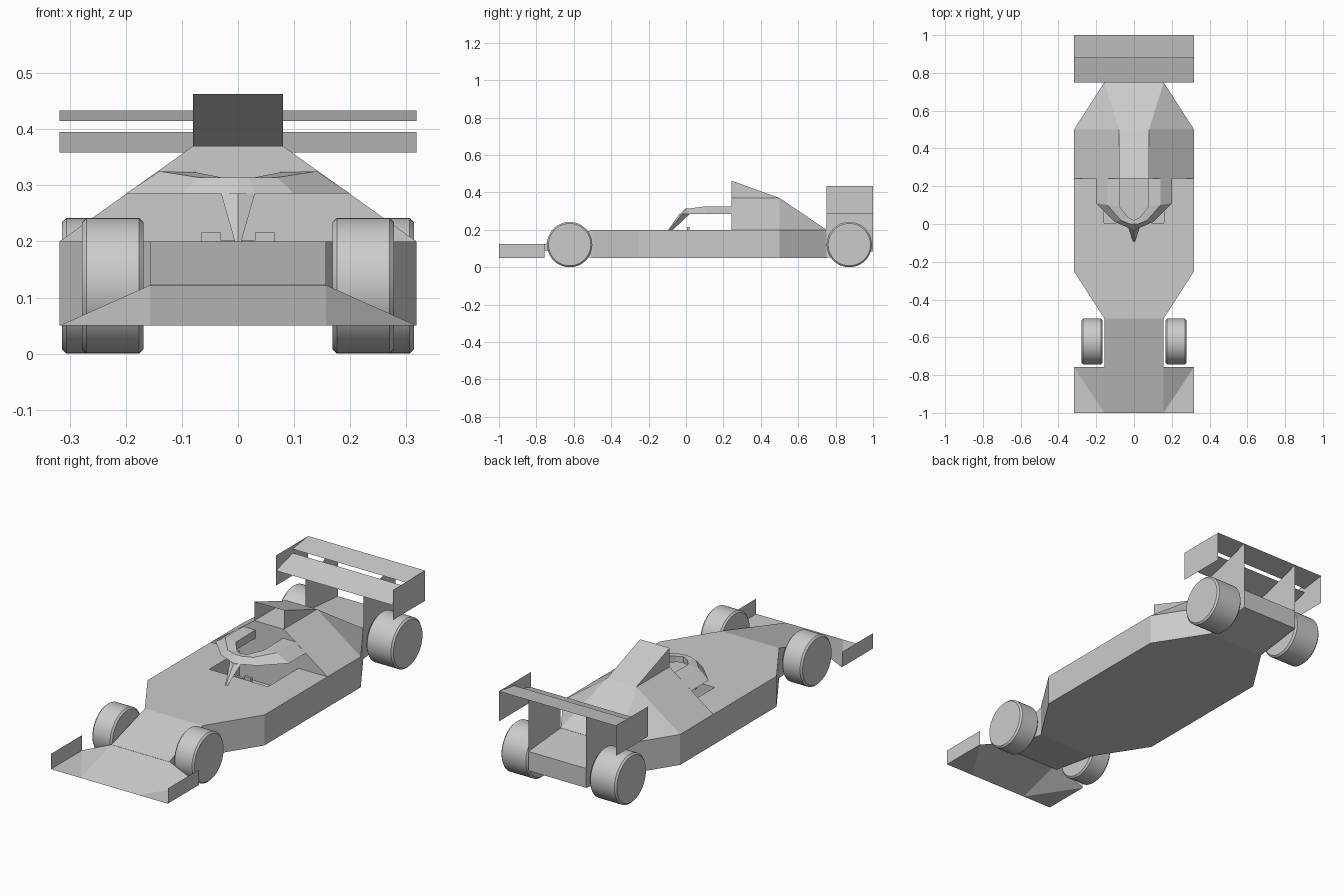
import bpy, bmesh, math
from mathutils import Matrix

if "Cube" in bpy.data.objects:
    bpy.data.objects.remove(bpy.data.objects["Cube"])


def make(name, verts, faces, mirror=False):
    """Mesh from points; optionally add the copy mirrored across x = 0."""
    bm = bmesh.new()
    for s in ((1, -1) if mirror else (1,)):
        vs = [bm.verts.new((s * x, y, z)) for x, y, z in verts]
        for f in faces:
            bm.faces.new([vs[i] for i in f])
    bmesh.ops.remove_doubles(bm, verts=bm.verts, dist=1e-5)
    bmesh.ops.recalc_face_normals(bm, faces=bm.faces)
    me = bpy.data.meshes.new(name)
    bm.to_mesh(me)
    bm.free()
    ob = bpy.data.objects.new(name, me)
    bpy.context.collection.objects.link(ob)
    return ob


def loft(name, rings, caps=(True, True)):
    """Join equal-length closed rings with quads and cap the ends."""
    n = len(rings[0])
    verts = [p for r in rings for p in r]
    faces = [(k * n + i, k * n + (i + 1) % n, (k + 1) * n + (i + 1) % n, (k + 1) * n + i)
             for k in range(len(rings) - 1) for i in range(n)]
    if caps[0]:
        faces.append(tuple(range(n)))
    if caps[1]:
        faces.append(tuple(range(len(verts) - n, len(verts))))
    return make(name, verts, faces)


def section(y, w_bottom, w_top, z0, z1):
    return [(-w_bottom, y, z0), (w_bottom, y, z0), (w_top, y, z1), (-w_top, y, z1)]


def box(name, x0, x1, y0, y1, z0, z1):
    return loft(name, [[(x0, y, z0), (x1, y, z0), (x1, y, z1), (x0, y, z1)] for y in (y0, y1)])


W, N = 0.318, 0.157   # half width of the body and of the nose / tail

# Main tub
half = [(N, -0.5), (W, -0.25), (W, 0.5), (N, 0.75)]
outline = half + [(-x, y) for x, y in reversed(half)]
tub = loft("body_tub", [[(x, y, z) for x, y in outline] for z in (0.05, 0.2)])

# Cockpit opening cut into the tub
cutter = box("cockpit_cutter", -0.16, 0.16, 0.005, 0.242, 0.075, 0.3)
cutter.hide_render = True
mod = tub.modifiers.new("cockpit", 'BOOLEAN')
mod.operation = 'DIFFERENCE'
mod.solver = 'EXACT'
mod.object = cutter
bpy.context.view_layer.objects.active = tub
bpy.ops.object.modifier_apply(modifier=mod.name)
bpy.data.objects.remove(cutter)

# Nose and tail
loft("nose", [section(-0.76, N, N, 0.09, 0.122), section(-0.5, N, N, 0.05, 0.2)], (True, False))
loft("tail", [section(0.75, N, N, 0.05, 0.2), section(1.0, N, N, 0.085, 0.18)], (False, True))

# Front wing sheet and end plates
make("front_wing",
     [(0, -1, 0.05), (N, -1, 0.05), (W, -1, 0.05), (W, -0.757, 0.05), (N, -0.757, 0.122), (0, -0.757, 0.122)],
     [(0, 1, 4, 5), (1, 3, 4), (1, 2, 3)], mirror=True)


def plate(name, x, profile):
    make(name, [(x, y, z) for y, z in profile], [tuple(range(len(profile)))], mirror=True)


plate("front_wing_end_plates", W, [(-1, 0.05), (-0.757, 0.05), (-0.757, 0.125), (-1, 0.125)])

# Rear wing: two blades, end plates and supports
for name, (y0, z0), (y1, z1) in (("rear_wing_lower_blade", (0.75, 0.358), (0.88, 0.395)),
                                 ("rear_wing_upper_blade", (0.88, 0.415), (1.0, 0.433))):
    make(name, [(-W, y0, z0), (W, y0, z0), (W, y1, z1), (-W, y1, z1)], [(0, 1, 2, 3)])
plate("rear_wing_end_plates", W, [(0.75, 0.285), (1, 0.285), (1, 0.433), (0.75, 0.433)])
plate("rear_wing_supports", N, [(0.75, 0.05), (1, 0.085), (1, 0.433), (0.88, 0.395), (0.75, 0.358)])

# Engine cover
loft("engine_cover", [section(0.242, W, 0.08, 0.2, 0.37),
                      section(0.5, W, 0.08, 0.2, 0.37),
                      section(0.75, N, N, 0.2, 0.201)])

# Air intake, open at the front
make("air_intake",
     [(0, 0.242, 0.463), (0.08, 0.242, 0.463), (0.08, 0.242, 0.37), (0.08, 0.5, 0.37), (0, 0.5, 0.37)],
     [(0, 1, 3, 4), (1, 2, 3)], mirror=True)

# Cockpit guard: sloped outer skin, flat top, inner wall
rows = [
    [(0.2, 0.242, 0.285), (0.14, 0.242, 0.325), (0.075, 0.242, 0.325), (0.075, 0.242, 0.285)],
    [(0.2, 0.11, 0.285), (0.14, 0.10, 0.325), (0.075, 0.09, 0.323), (0.075, 0.09, 0.285)],
    [(0.1, 0.01, 0.285), (0.07, 0.02, 0.314), (0.03, 0.035, 0.314), (0.03, 0.035, 0.285)],
    [(0.03, -0.02, 0.285), (0.02, 0.0, 0.314), (0.0, 0.02, 0.314), (0.0, 0.02, 0.285)],
    [(0.0, -0.03, 0.285), (0.0, 0.0, 0.314), (0.0, 0.02, 0.314), (0.0, 0.02, 0.285)],
]
faces = [(k * 4 + i, k * 4 + (i + 1) % 4, k * 4 + 4 + (i + 1) % 4, k * 4 + 4 + i)
         for k in range(3) for i in range(4)]
faces += [(12, 13, 17, 16), (13, 14, 17)]
make("cockpit_guard", [p for r in rows for p in r], faces, mirror=True)

# Guard pillar
loft("guard_pillar", [[(0.03, -0.02, 0.285), (0, -0.035, 0.285), (-0.03, -0.02, 0.285), (0, 0.02, 0.285)],
                      [(0.006, -0.09, 0.2), (0, -0.095, 0.2), (-0.006, -0.09, 0.2), (0, -0.07, 0.2)]])

# Steering wheel
box("steering_column", -0.012, 0.012, 0.005, 0.02, 0.165, 0.18)
box("steering_wheel_hub", -0.06, 0.06, 0.008, 0.02, 0.175, 0.202)
for side, s in (("left", -1), ("right", 1)):
    a, b = sorted((s * 0.03, s * 0.065))
    box("steering_grip_" + side, a, b, 0.006, 0.02, 0.17, 0.216)


# Wheels with bevelled rims
def wheel(name, x0, x1, y, r=0.121):
    bm = bmesh.new()
    bmesh.ops.create_cone(bm, cap_ends=True, segments=48, radius1=r, radius2=r, depth=x1 - x0,
                          matrix=Matrix.Translation(((x0 + x1) / 2, y, r))
                          @ Matrix.Rotation(math.pi / 2, 4, 'Y'))
    rim = [e for e in bm.edges if any(len(f.verts) > 4 for f in e.link_faces)]
    bmesh.ops.bevel(bm, geom=rim, offset=0.008, segments=1, affect='EDGES')
    me = bpy.data.meshes.new(name)
    bm.to_mesh(me)
    bm.free()
    ob = bpy.data.objects.new(name, me)
    bpy.context.collection.objects.link(ob)
    bpy.ops.object.select_all(action='DESELECT')
    ob.select_set(True)
    bpy.context.view_layer.objects.active = ob
    bpy.ops.object.shade_smooth_by_angle(angle=math.radians(30))


for axle, x0, x1, y in (("front", 0.168, 0.278, -0.622), ("rear", 0.168, 0.314, 0.873)):
    wheel(axle + "_wheel_right", x0, x1, y)
    wheel(axle + "_wheel_left", -x1, -x0, y)
